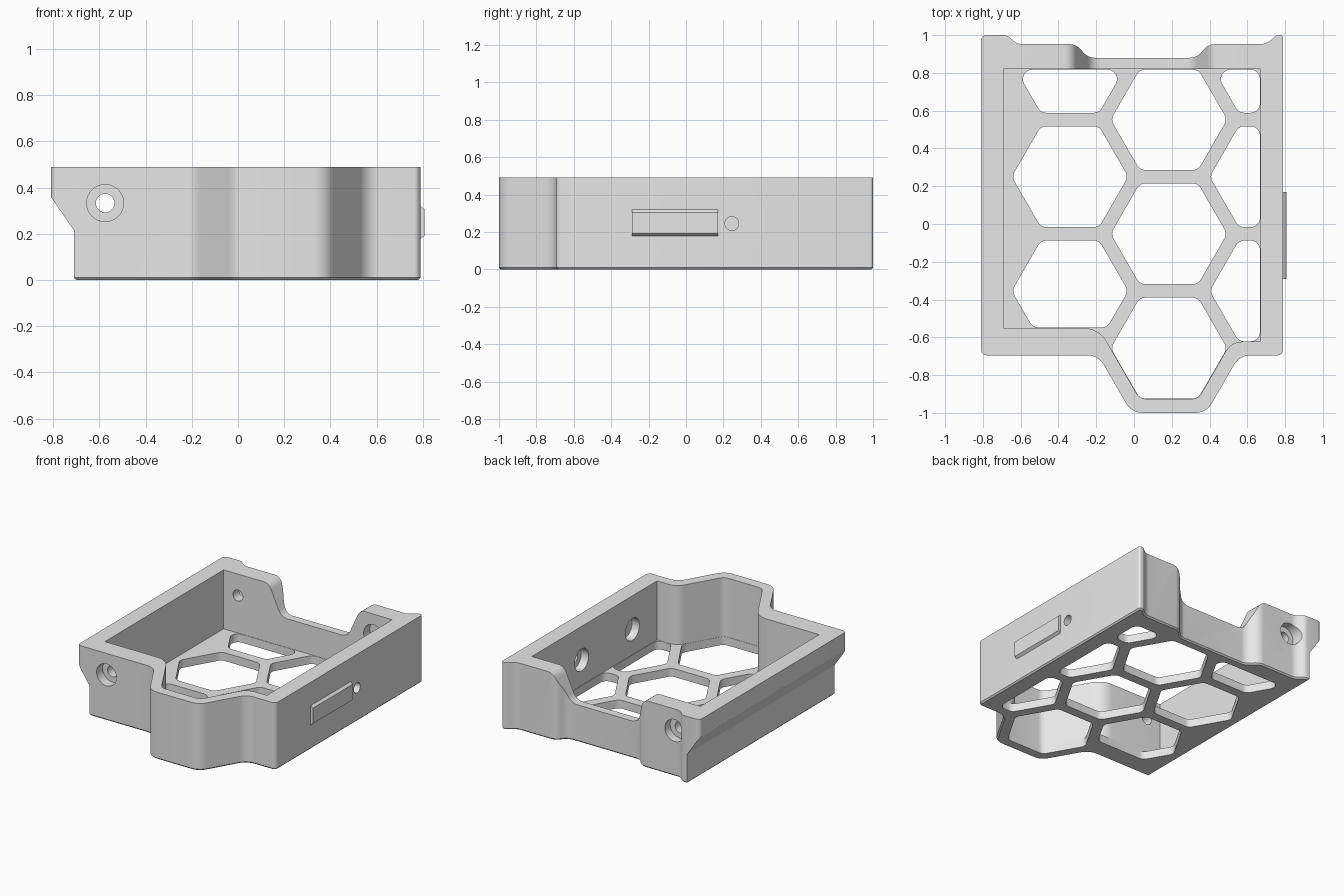
import bpy, bmesh, math
from mathutils import Vector

cube = bpy.data.objects.get("Cube")
if cube:
    bpy.data.objects.remove(cube, do_unlink=True)

grey = bpy.data.materials.new("light_grey")
grey.use_nodes = True
grey.diffuse_color = (0.8, 0.8, 0.8, 1)
grey.node_tree.nodes["Principled BSDF"].inputs["Base Color"].default_value = (0.8, 0.8, 0.8, 1)

HEIGHT, FLOOR = 0.49, 0.06


def rounded(points, steps=6):
    """Turn (x, y, radius) corners into a polygon with arc corners."""
    out = []
    for i, (x, y, r) in enumerate(points):
        p = Vector((x, y))
        a = Vector(points[i - 1][:2]) - p
        b = Vector(points[(i + 1) % len(points)][:2]) - p
        if r == 0:
            out.append(p)
            continue
        half = a.angle(b) / 2
        t = min(r / math.tan(half), 0.47 * a.length, 0.47 * b.length)
        r = t * math.tan(half)
        a.normalize()
        b.normalize()
        centre = p + (a + b).normalized() * (r / math.sin(half))
        start, end = p + a * t - centre, p + b * t - centre
        turn = math.atan2(start.x * end.y - start.y * end.x, start.dot(end))
        for k in range(steps + 1):
            c, s = math.cos(turn * k / steps), math.sin(turn * k / steps)
            out.append(centre + Vector((start.x * c - start.y * s, start.x * s + start.y * c)))
    return out


def circle(u, v, r, n=40):
    return [(u + r * math.cos(math.tau * k / n), v + r * math.sin(math.tau * k / n)) for k in range(n)]


def clip(poly, axis, limit, sign):
    """Keep the side of a convex polygon where sign * coordinate <= sign * limit."""
    out = []
    for i, q in enumerate(poly):
        p = poly[i - 1]
        dp, dq = sign * (p[axis] - limit), sign * (q[axis] - limit)
        if dp * dq < 0:
            out.append(p.lerp(q, dp / (dp - dq)))
        if dq <= 0:
            out.append(q)
    return out


def inset(poly, distance):
    """Move a counter-clockwise polygon inwards."""
    out = []
    for i, p in enumerate(poly):
        d1 = (p - poly[i - 1]).normalized()
        d2 = (poly[(i + 1) % len(poly)] - p).normalized()
        d = d1 + d2
        out.append(p + Vector((-d.y, d.x)) * (distance / (1 + d1.dot(d2))))
    return out


def prism(name, points, axis, lo, hi, chamfer=0):
    """Extrude a 2D polygon along x, y or z, with an optional chamfer at the low end."""
    place = {"x": lambda u, v, h: (h, u, v),
             "y": lambda u, v, h: (u, h, v),
             "z": lambda u, v, h: (u, v, h)}[axis]
    levels = [(points, lo + chamfer), (points, hi)]
    if chamfer:
        levels.insert(0, (inset(points, chamfer), lo))
    bm = bmesh.new()
    rings = [[bm.verts.new(place(p[0], p[1], h)) for p in poly] for poly, h in levels]
    n = len(points)
    for low, high in zip(rings, rings[1:]):
        for i in range(n):
            j = (i + 1) % n
            bm.faces.new((low[i], low[j], high[j], high[i]))
    bm.faces.new(rings[0][::-1])
    bm.faces.new(rings[-1])
    bmesh.ops.recalc_face_normals(bm, faces=bm.faces[:])
    mesh = bpy.data.meshes.new(name)
    bm.to_mesh(mesh)
    bm.free()
    mesh.materials.append(grey)
    obj = bpy.data.objects.new(name, mesh)
    bpy.context.scene.collection.objects.link(obj)
    return obj


# Tray body: outline with hexagonal front bay and stepped back wall
tray = prism("tray", rounded([
    (-0.81, -0.695, 0.03), (-0.189, -0.695, 0.1), (-0.013, -1, 0.1), (0.383, -1, 0.1),
    (0.559, -0.695, 0.1), (0.79, -0.695, 0.03), (0.79, 1, 0.025), (0.755, 1, 0.015),
    (0.70, 0.952, 0.1), (0.39, 0.952, 0.08), (0.335, 0.88, 0.08), (-0.245, 0.88, 0.08),
    (-0.305, 0.952, 0.08), (-0.62, 0.952, 0.08), (-0.67, 1, 0.05), (-0.81, 1, 0.03)]),
    "z", 0, HEIGHT, chamfer=0.01)

cutters = []


def cut(*args):
    cutters.append(prism("cutter", *args))


# Inner cavity
cut(rounded([
    (-0.69, -0.55, 0), (-0.187, -0.55, 0.14), (0.03, -0.926, 0.06), (0.34, -0.926, 0.06),
    (0.515, -0.623, 0.1), (0.67, -0.623, 0), (0.67, 0.82, 0), (-0.69, 0.82, 0)]),
    "z", FLOOR, 1)

# Honeycomb floor openings, clipped to the cavity
PITCH, RADIUS, MID_X, MID_Y = 0.605, 0.308, 0.185, -0.052
for col in (-1, 0, 1):
    for row in (-1, 0, 1):
        cx = MID_X + col * PITCH * math.sqrt(0.75)
        cy = MID_Y + (row + abs(col) / 2) * PITCH
        hexagon = [Vector((cx + RADIUS * math.cos(k * math.pi / 3),
                           cy + RADIUS * math.sin(k * math.pi / 3))) for k in range(6)]
        hexagon = clip(hexagon, 0, 0.667, 1)
        hexagon = clip(hexagon, 1, 0.817, 1)
        if col < 0:
            hexagon = clip(hexagon, 1, -0.547, -1)
        cut(rounded([(p.x, p.y, 0.05) for p in hexagon]), "z", -0.1, FLOOR + 0.05)

# Undercut below the overhanging rail on one side
cut([(-0.95, -0.1), (-0.69, -0.1), (-0.69, -0.01), (-0.71, 0.01), (-0.71, 0.215),
     (-0.81, 0.36), (-0.95, 0.563)], "y", -1.2, 1.2)

# Lowered middle of the back wall
cut(rounded([
    (-0.5, 0.6, 0), (-0.5, 0.491, 0), (-0.325, 0.491, 0.07), (-0.225, 0.27, 0.08),
    (0.31, 0.27, 0.08), (0.41, 0.491, 0.07), (0.6, 0.491, 0), (0.6, 0.6, 0)]),
    "y", 0.75, 1.1)

# Screw holes through front and back walls, counterbored outside
SCREW = (-0.575, 0.333)
cut(circle(*SCREW, 0.04), "y", -0.8, 1.1)
cut(circle(*SCREW, 0.08), "y", -0.85, -0.625)
cut(circle(*SCREW, 0.08), "y", 0.89, 1.15)

# Blind bores on the inner side of the back and side walls
cut(circle(0.52, 0.333, 0.08), "y", 0.7, 0.89)
for y in (0.245, -0.34):
    cut(circle(y, 0.245, 0.08), "x", 0.6, 0.73)
cut(circle(0.245, 0.245, 0.037), "x", 0.55, 0.9)

for c in cutters:
    c.hide_render = True
    mod = tray.modifiers.new("cut", "BOOLEAN")
    mod.operation, mod.solver, mod.object = "DIFFERENCE", "MANIFOLD", c

# Bake the cuts and drop the cutters
depsgraph = bpy.context.evaluated_depsgraph_get()
baked = bpy.data.meshes.new_from_object(tray.evaluated_get(depsgraph))
tray.modifiers.clear()
tray.data = baked
for c in cutters:
    bpy.data.objects.remove(c, do_unlink=True)

# Raised label plate on the side wall
plate = prism("side_plate", [(0.78, 0.178), (0.79, 0.178), (0.808, 0.192), (0.808, 0.305),
                             (0.79, 0.32), (0.78, 0.32)], "y", -0.29, 0.17)

# Smooth curved walls, keep real edges sharp
for obj in (tray, plate):
    obj.data.shade_smooth()
    obj.data.set_sharp_from_angle(angle=math.radians(30))
